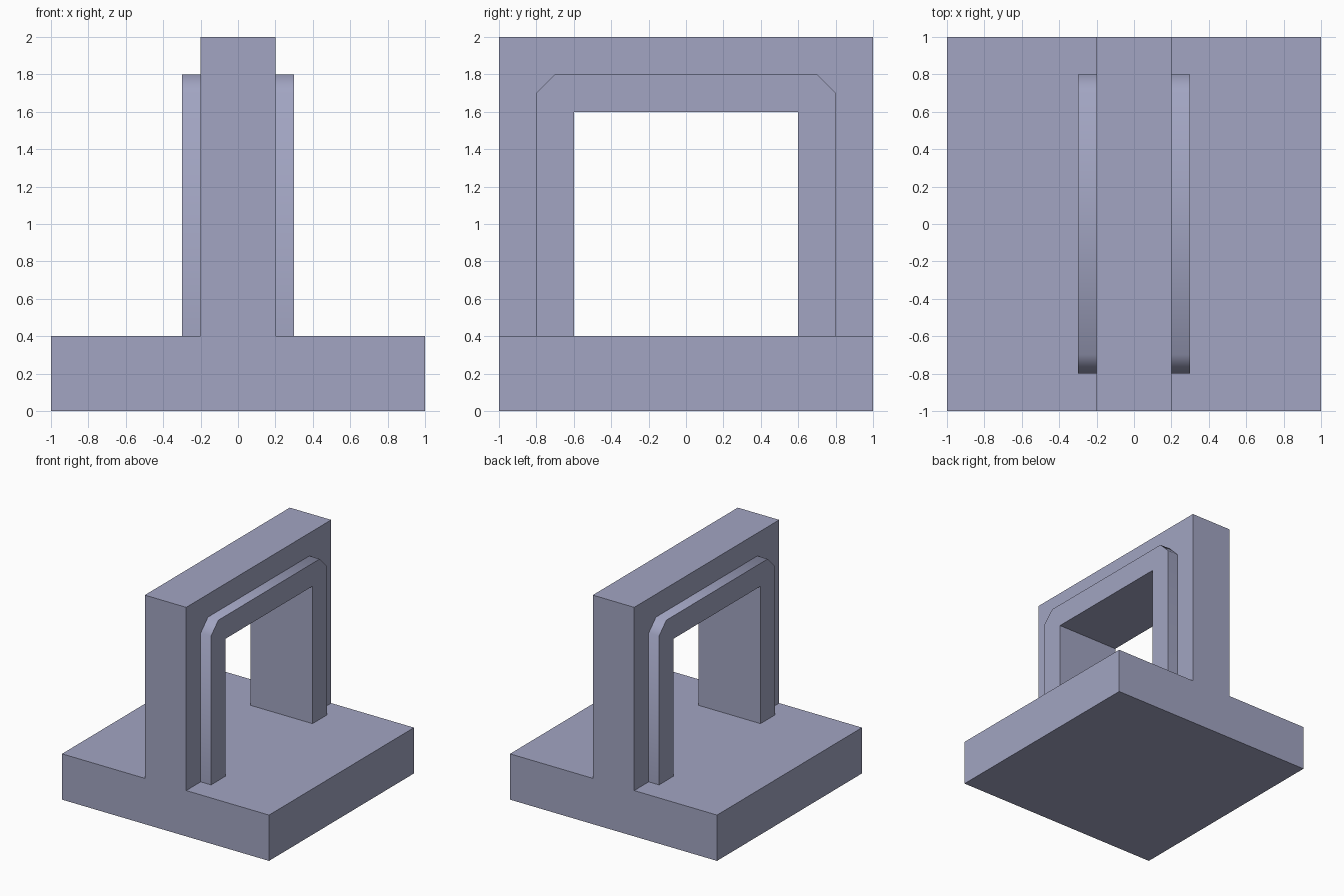
import bpy, bmesh, math

if "Cube" in bpy.data.objects:
    bpy.data.objects.remove(bpy.data.objects["Cube"])

mat = bpy.data.materials.new("blue_grey")
mat.diffuse_color = (0.36, 0.375, 0.54, 1)
mat.use_nodes = True
mat.node_tree.nodes["Principled BSDF"].inputs["Base Color"].default_value = mat.diffuse_color


def prism(name, profile, axis, half):
    """Extrude a 2D profile (u, z) symmetrically along the x or y axis."""
    bm = bmesh.new()
    place = (lambda u, z, d: (d, u, z)) if axis == 'X' else (lambda u, z, d: (u, d, z))
    face = bm.faces.new([bm.verts.new(place(u, z, -half)) for u, z in profile])
    ext = bmesh.ops.extrude_face_region(bm, geom=[face])['geom']
    for v in [g for g in ext if isinstance(g, bmesh.types.BMVert)]:
        v.co['XY'.index(axis)] = half
    bmesh.ops.recalc_face_normals(bm, faces=bm.faces)
    me = bpy.data.meshes.new(name)
    bm.to_mesh(me)
    bm.free()
    me.materials.append(mat)
    ob = bpy.data.objects.new(name, me)
    bpy.context.collection.objects.link(ob)
    return ob


def combine(ob, other, operation):
    """Apply a boolean and remove the helper."""
    bpy.context.view_layer.objects.active = ob
    mod = ob.modifiers.new(operation, 'BOOLEAN')
    mod.operation, mod.object, mod.solver = operation, other, 'EXACT'
    bpy.ops.object.modifier_apply(modifier=mod.name)
    bpy.data.objects.remove(other)


# Square base and upright wall as one T-shaped section
frame = prism("gateway_frame", [(-1, 0), (1, 0), (1, .4), (.2, .4), (.2, 2),
                                (-.2, 2), (-.2, .4), (-1, .4)], 'Y', 1)
# Raised door surround with clipped top corners, on both wall faces
surround = prism("door_surround", [(-.8, .2), (.8, .2), (.8, 1.7), (.7, 1.8),
                                   (-.7, 1.8), (-.8, 1.7)], 'X', .3)
combine(frame, surround, 'UNION')
# Square doorway straight through
opening = prism("doorway_cutter", [(-.6, .4), (.6, .4), (.6, 1.6), (-.6, 1.6)], 'X', .5)
combine(frame, opening, 'DIFFERENCE')

# Soft shading over the clipped corners only
bpy.ops.object.select_all(action='DESELECT')
frame.select_set(True)
bpy.context.view_layer.objects.active = frame
bpy.ops.object.shade_smooth_by_angle(angle=math.radians(50))
